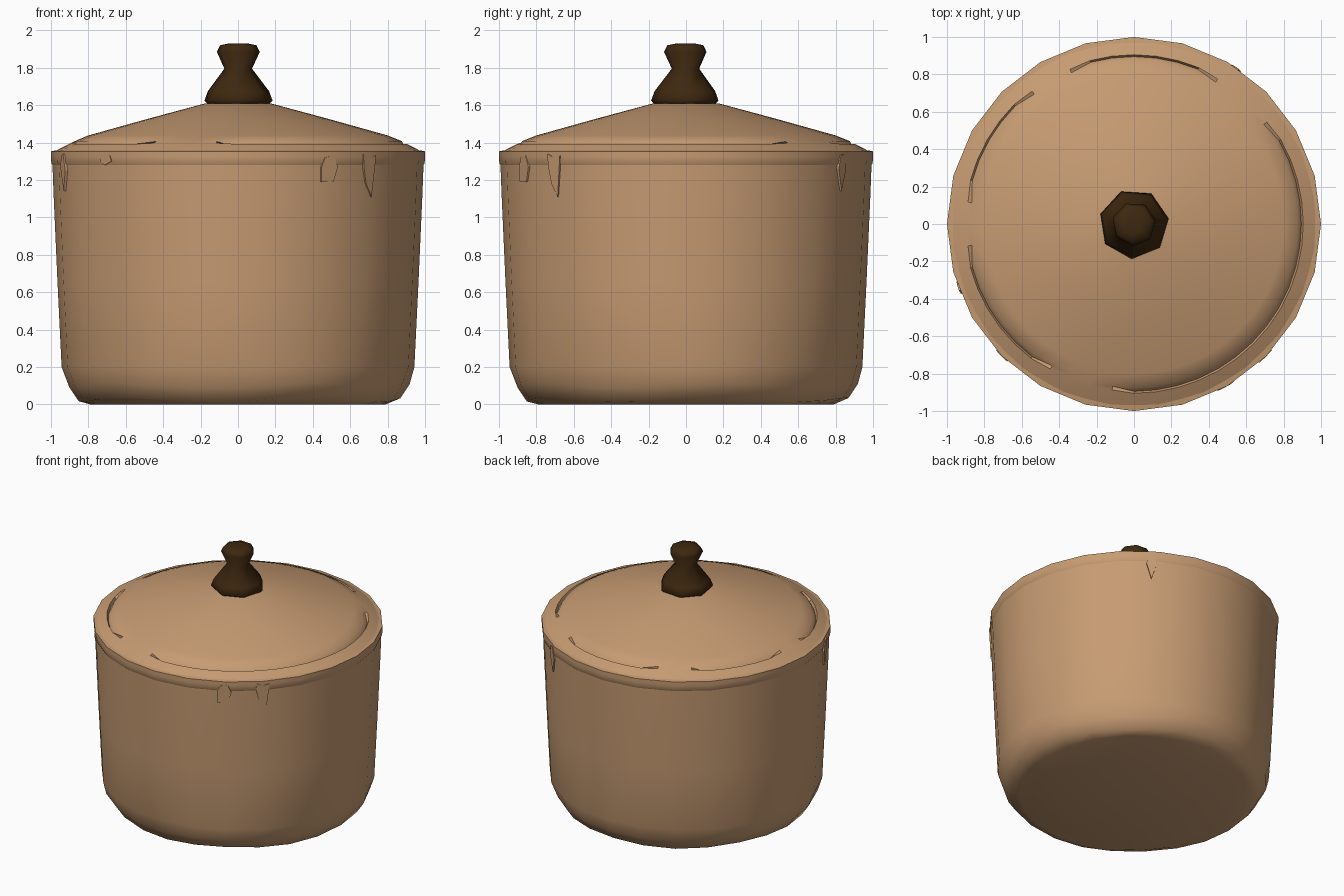
import bpy, bmesh, math

if "Cube" in bpy.data.objects:
    bpy.data.objects.remove(bpy.data.objects["Cube"])


def material(name, color):
    m = bpy.data.materials.new(name)
    m.diffuse_color = (*color, 1)
    m.use_nodes = True
    m.node_tree.nodes["Principled BSDF"].inputs["Base Color"].default_value = m.diffuse_color
    return m


TAN = material("tan clay", (0.57, 0.33, 0.17))
BROWN = material("dark brown wood", (0.048, 0.021, 0.005))


def finish(bm, name, mat, angle):
    bmesh.ops.recalc_face_normals(bm, faces=bm.faces)
    me = bpy.data.meshes.new(name)
    bm.to_mesh(me)
    bm.free()
    me.materials.append(mat)
    ob = bpy.data.objects.new(name, me)
    bpy.context.collection.objects.link(ob)
    bpy.ops.object.select_all(action='DESELECT')
    ob.select_set(True)
    bpy.context.view_layer.objects.active = ob
    bpy.ops.object.shade_smooth_by_angle(angle=math.radians(angle))
    return ob


def lathe(name, profile, sides, mat, angle, phase=0.0, shape=None, caps=(True, True)):
    """Revolve (radius, height) points; shape may adjust a point by its angle."""
    bm = bmesh.new()
    rings = []
    for k, (r, z) in enumerate(profile):
        ring = []
        for i in range(sides):
            deg = phase + 360 * i / sides
            rr, zz = shape(k, deg % 360, r, z) if shape else (r, z)
            a = math.radians(deg)
            ring.append(bm.verts.new((rr * math.cos(a), rr * math.sin(a), zz)))
        rings.append(ring)
    for a, b in zip(rings, rings[1:]):
        for i in range(sides):
            j = (i + 1) % sides
            bm.faces.new((a[i], a[j], b[j], b[i]))
    if caps[0]:
        bm.faces.new(rings[0][::-1])
    if caps[1]:
        bm.faces.new(rings[-1])
    return finish(bm, name, mat, angle)


# Pot body with a rounded, slightly uneven foot
def uneven_foot(k, deg, r, z):
    wave = math.sin(math.radians(deg * 5 + 40))
    if k in (1, 2):
        return r + 0.012 * wave, z + 0.012 * wave
    return r, z


lathe("pot_body", [(0.79, 0), (0.86, 0.025), (0.91, 0.10), (0.943, 0.20),
                   (0.965, 0.65), (0.985, 1.10), (0.992, 1.28)],
      24, TAN, 50, shape=uneven_foot, caps=(True, False))

# Rounded lip around the mouth
lathe("rim", [(0.985, 1.27), (0.998, 1.29), (1.0, 1.325), (1.0, 1.353), (0.95, 1.362)],
      24, TAN, 50, caps=(False, False))

# Lid: shallow cone whose seam is only open along some arcs
SEAMS = [(135, 167), (190, 238), (267, 390), (63, 108)]


def seam(k, deg, r, z):
    is_open = any(a <= deg <= b or a <= deg + 360 <= b for a, b in SEAMS)
    if k == 2 and not is_open:
        return 0.895, 1.397
    if k == 3 and not is_open:
        return 0.875, 1.406
    if k == 4 and not is_open:
        return 0.86, 1.413
    return r, z


lathe("lid", [(0.985, 1.350), (0.94, 1.374), (0.905, 1.392), (0.895, 1.372),
              (0.875, 1.408), (0.80, 1.438), (0.50, 1.522), (0.18, 1.608), (0.05, 1.612)],
      48, TAN, 45, shape=seam, caps=(False, True))

# Faceted knob
lathe("lid_knob", [(0.165, 1.60), (0.187, 1.625), (0.168, 1.675), (0.076, 1.795),
                   (0.118, 1.885), (0.10, 1.92), (0.05, 1.93)],
      7, BROWN, 60, phase=9)


# Thin drips hanging below the rim: (sideways, height) outlines
def drip(name, deg, outline):
    bm = bmesh.new()
    a = math.radians(deg)
    outer, inner = [], []
    for u, z in outline:
        r = 0.995 - (1.34 - z) * 0.045
        for ring, d in ((outer, 0.006), (inner, -0.03)):
            t = a + u
            ring.append(bm.verts.new(((r + d) * math.cos(t), (r + d) * math.sin(t), z)))
    n = len(outline)
    bm.faces.new(outer)
    bm.faces.new(inner[::-1])
    for i in range(n):
        j = (i + 1) % n
        bm.faces.new((outer[j], outer[i], inner[i], inner[j]))
    finish(bm, name, TAN, 20)


WIDE = [(-0.05, 1.19), (0.025, 1.19), (0.05, 1.27), (0.025, 1.33), (-0.03, 1.32), (-0.05, 1.27)]
LONG = [(0.02, 1.11), (0.045, 1.33), (0.0, 1.32), (-0.05, 1.34), (-0.045, 1.27), (-0.025, 1.18)]
SMALL = [(-0.01, 1.28), (0.04, 1.30), (0.03, 1.33), (-0.03, 1.33), (-0.045, 1.30)]
SPIKE = [(0.0, 1.14), (0.035, 1.25), (0.015, 1.34), (-0.02, 1.33), (-0.035, 1.26)]
for name, deg, outline in (("wide_drip", 299.5, WIDE), ("long_drip", 315, LONG),
                           ("small_drip", 225, SMALL), ("back_drip", 57, SPIKE),
                           ("left_drip", 200, SPIKE)):
    drip(name, deg, outline)
